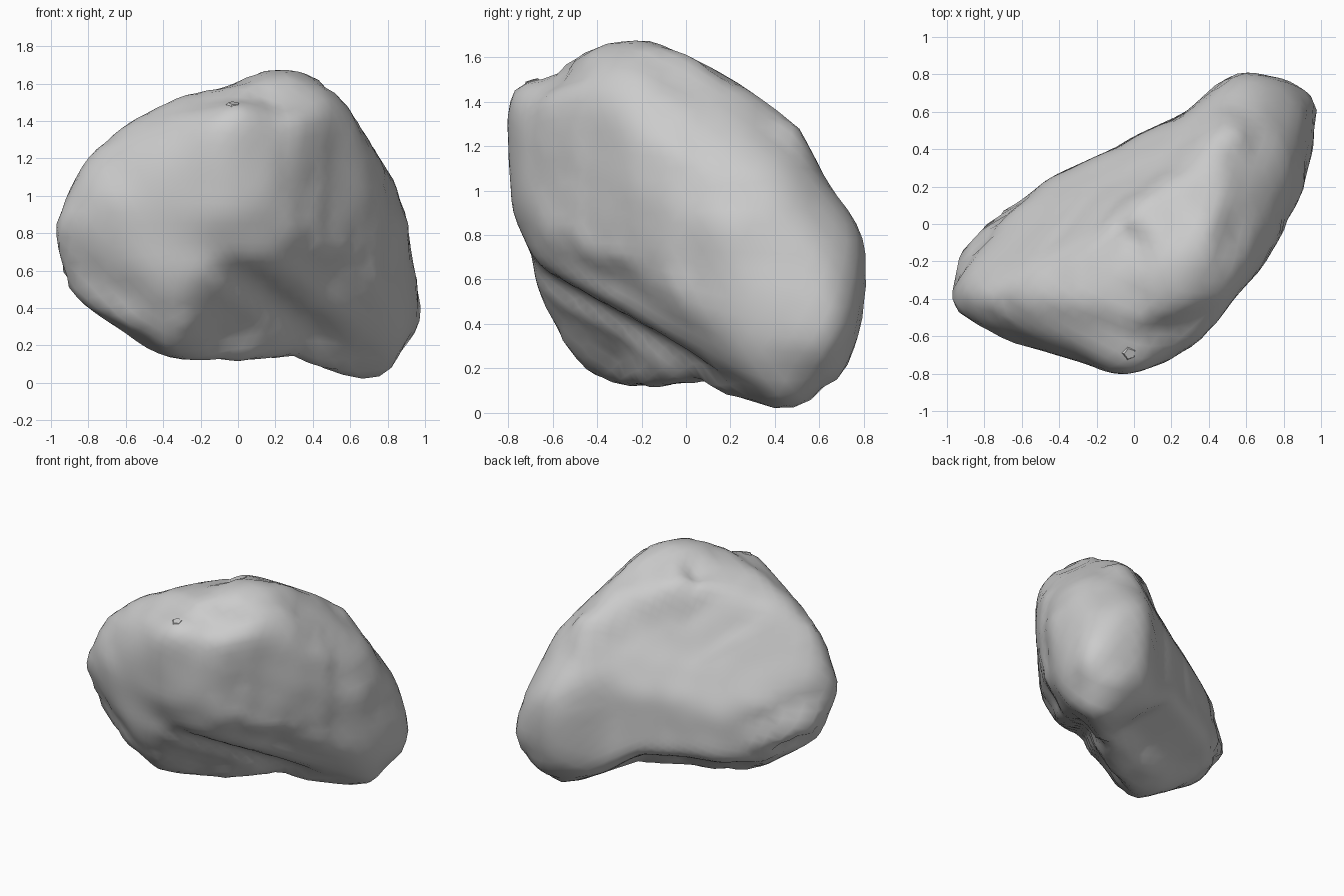
import bpy, bmesh
from math import sin, cos, radians, exp, atan2, tau
from mathutils import Vector, noise

default_cube = bpy.data.objects.get("Cube")
if default_cube:
    bpy.data.objects.remove(default_cube, do_unlink=True)

CENTRE = Vector((0, 0, 0.85))
BINS = 48

# Outline of the boulder per direction
front = [(-1, .72), (-.99, .85), (-.9, 1.05), (-.8, 1.2), (-.56, 1.38), (-.3, 1.52),
         (0, 1.6), (.1, 1.66), (.27, 1.7), (.43, 1.65), (.55, 1.52), (.68, 1.32),
         (.82, 1.1), (.91, .87), (.94, .65), (1, .4), (.95, .22), (.82, .05), (.73, 0),
         (.55, .04), (.45, .09), (.3, .13), (0, .11), (-.3, .11), (-.42, .15), (-.6, .27),
         (-.78, .38), (-.92, .5)]
side = [(-.8, 1.35), (-.81, 1.43), (-.73, 1.5), (-.66, 1.48), (-.53, 1.59), (-.38, 1.66),
        (-.23, 1.7), (-.08, 1.67), (.03, 1.61), (.2, 1.52), (.4, 1.38), (.52, 1.29),
        (.63, 1.05), (.78, .84), (.81, .65), (.78, .37), (.72, .2), (.64, .09), (.51, .01),
        (.41, 0), (.2, .05), (0, .13), (-.25, .11), (-.4, .15), (-.5, .25), (-.6, .4),
        (-.67, .57), (-.7, .72), (-.78, .9), (-.8, 1.2)]
plan = [(-1, -.25), (-.95, -.15), (-.87, -.04), (-.78, .03), (-.6, .13), (-.45, .25),
        (-.1, .41), (0, .47), (.28, .6), (.4, .72), (.47, .79), (.56, .82), (.72, .81),
        (.88, .78), (.96, .7), (1, .6), (.95, .4), (.91, .2), (.84, 0), (.7, -.24),
        (.55, -.4), (.43, -.56), (.34, -.64), (.15, -.75), (0, -.8), (-.13, -.81),
        (-.2, -.77), (-.45, -.69), (-.7, -.62), (-.85, -.54), (-.95, -.47)]
front_slant = [(-.99, .04), (-.95, .18), (-.85, .41), (-.63, .52), (-.31, .59), (.06, .63),
               (.27, .58), (.52, .5), (.69, .4), (.92, .12), (1.05, -.08), (1.11, -.37),
               (1.05, -.54), (.8, -.74), (.46, -.71), (.27, -.65), (-.06, -.7),
               (-.21, -.66), (-.52, -.63), (-.73, -.46), (-.86, -.27)]
back_slant = [(-1.11, -.41), (-1.06, -.17), (-.86, .26), (-.55, .57), (-.36, .77), (-.2, .86),
              (.07, .86), (.32, .79), (.43, .79), (.54, .68), (.81, .37), (.92, .18),
              (.99, -.09), (.93, -.27), (.85, -.43), (.48, -.62), (.25, -.64), (0, -.6),
              (-.33, -.58), (-.55, -.69), (-.78, -.72), (-.91, -.69), (-1.03, -.58)]
under_slant = [(-.65, .21), (-.64, .47), (-.57, .62), (-.28, .74), (.05, .66), (.14, .47),
               (.33, .21), (.56, -.17), (.6, -.43), (.54, -.64), (.3, -.77), (.05, -.83),
               (-.12, -.69), (-.32, -.45), (-.48, -.34), (-.61, -.14)]
# Turn, tilt, height of the centre in the outline, scale, points
OUTLINES = [(0, 0, CENTRE.z, 1, front), (90, 0, CENTRE.z, 1, side), (0, 90, 0, 1, plan),
            (35, 24, 0, 1.047, front_slant), (215, 24, 0, 1.047, back_slant),
            (145, -24, 0, 1.047, under_slant)]

# Broad slanted back face: normal and distance from the centre
BACK_NORMAL, BACK_DISTANCE = Vector((-.46, .74, .48)), .35

# Hollows: (place, width, depth)
HOLLOWS = [((.42, -.52, 1.12), .12, .025), ((.57, -.34, .52), .14, .045),
           ((.17, -.74, 1.42), .1, .04), ((-.25, -.73, 1.42), .1, .03)]


def outline_axes(turn, tilt):
    """Horizontal and vertical axes of the plane an outline lies in."""
    a, e = radians(turn), radians(tilt)
    across = Vector((cos(a), sin(a), 0))
    up = Vector((-sin(a) * sin(e), cos(a) * sin(e), cos(e)))
    return across, up


def reach(points, du, dv):
    """Distance along a ray from the centre to the outline."""
    best = 0
    for (ax, ay), (bx, by) in zip(points, points[1:] + points[:1]):
        ex, ey = bx - ax, by - ay
        cross = du * ey - dv * ex
        if abs(cross) < 1e-9:
            continue
        along = (ax * ey - ay * ex) / cross
        place = (ax * dv - ay * du) / cross
        if -1e-6 <= place <= 1 + 1e-6:
            best = max(best, along)
    return best or 9


def relax(bm, factor):
    """Move every vertex toward (or away from) the mean of its neighbours."""
    moved = []
    for v in bm.verts:
        ring = [e.other_vert(v).co for e in v.link_edges]
        mean = sum(ring, Vector()) / len(ring)
        moved.append(v.co.lerp(mean, factor))
    for v, co in zip(bm.verts, moved):
        v.co = co


def meet_outlines(bm, views):
    """Push the rim seen from each direction onto its outline."""
    change = [0] * len(bm.verts)
    weight = [0] * len(bm.verts)
    for across, up, points in views:
        samples, rim = [], [0] * BINS
        for v in bm.verts:
            p = v.co - CENTRE
            x, y = p.dot(across), p.dot(up)
            ratio = 1 / reach(points, x, y)
            k = int((atan2(y, x) / tau + 0.5) * BINS) % BINS
            samples.append((ratio, k))
            rim[k] = max(rim[k], ratio)
        for i, (ratio, k) in enumerate(samples):
            w = exp(-((rim[k] - ratio) / 0.07) ** 2)
            change[i] += w * (1 / rim[k] - 1)
            weight[i] += w
    for i, v in enumerate(bm.verts):
        v.co = CENTRE + (v.co - CENTRE) * (1 + change[i] / max(1, weight[i]))


def make_object(name, bm, material, smooth):
    mesh = bpy.data.meshes.new(name)
    bmesh.ops.recalc_face_normals(bm, faces=bm.faces)
    bm.to_mesh(mesh)
    bm.free()
    mesh.materials.append(material)
    for face in mesh.polygons:
        face.use_smooth = smooth
    obj = bpy.data.objects.new(name, mesh)
    bpy.context.collection.objects.link(obj)
    return obj


stone = bpy.data.materials.new("stone_grey")
stone.use_nodes = True
grey = (0.6, 0.6, 0.6, 1)
stone.diffuse_color = grey
stone.node_tree.nodes["Principled BSDF"].inputs["Base Color"].default_value = grey

# Boulder: a sphere pulled in until it fits inside every outline
views = []
for turn, tilt, offset, scale, points in OUTLINES:
    across, up = outline_axes(turn, tilt)
    views.append((across, up, [(x * scale, (y - offset) * scale) for x, y in points]))

bm = bmesh.new()
bmesh.ops.create_icosphere(bm, subdivisions=5, radius=1)
for v in bm.verts:
    ray = v.co.normalized()
    limits = [reach(pts, ray.dot(across), ray.dot(up)) for across, up, pts in views]
    slope = ray.dot(BACK_NORMAL)
    if slope > 0.1:
        limits.append(BACK_DISTANCE / slope)
    radius = sum(r ** -18 for r in limits) ** (-1 / 18)
    v.co = ray * radius + CENTRE

# Hollows and light roughness
for v in bm.verts:
    inward = (CENTRE - v.co).normalized()
    push = sum(depth * exp(-(v.co - Vector(place)).length_squared / width ** 2)
               for place, width, depth in HOLLOWS)
    v.co += inward * (push + 0.01 * noise.noise(v.co * 5))

# Weathered rounding, kept to the outlines
for step in range(8):
    meet_outlines(bm, views)
    relax(bm, 0.5)
    relax(bm, -0.45)
meet_outlines(bm, views)
make_object("boulder", bm, stone, True)

# Sharp nub high on the front
bm = bmesh.new()
bmesh.ops.create_cone(bm, cap_ends=True, segments=5, radius1=0.16, radius2=0.03, depth=0.17)
nub = make_object("front_nub", bm, stone, False)
nub.location = (-0.03, -0.67, 1.415)
nub.rotation_euler = (0.3, 0, 0.3)
